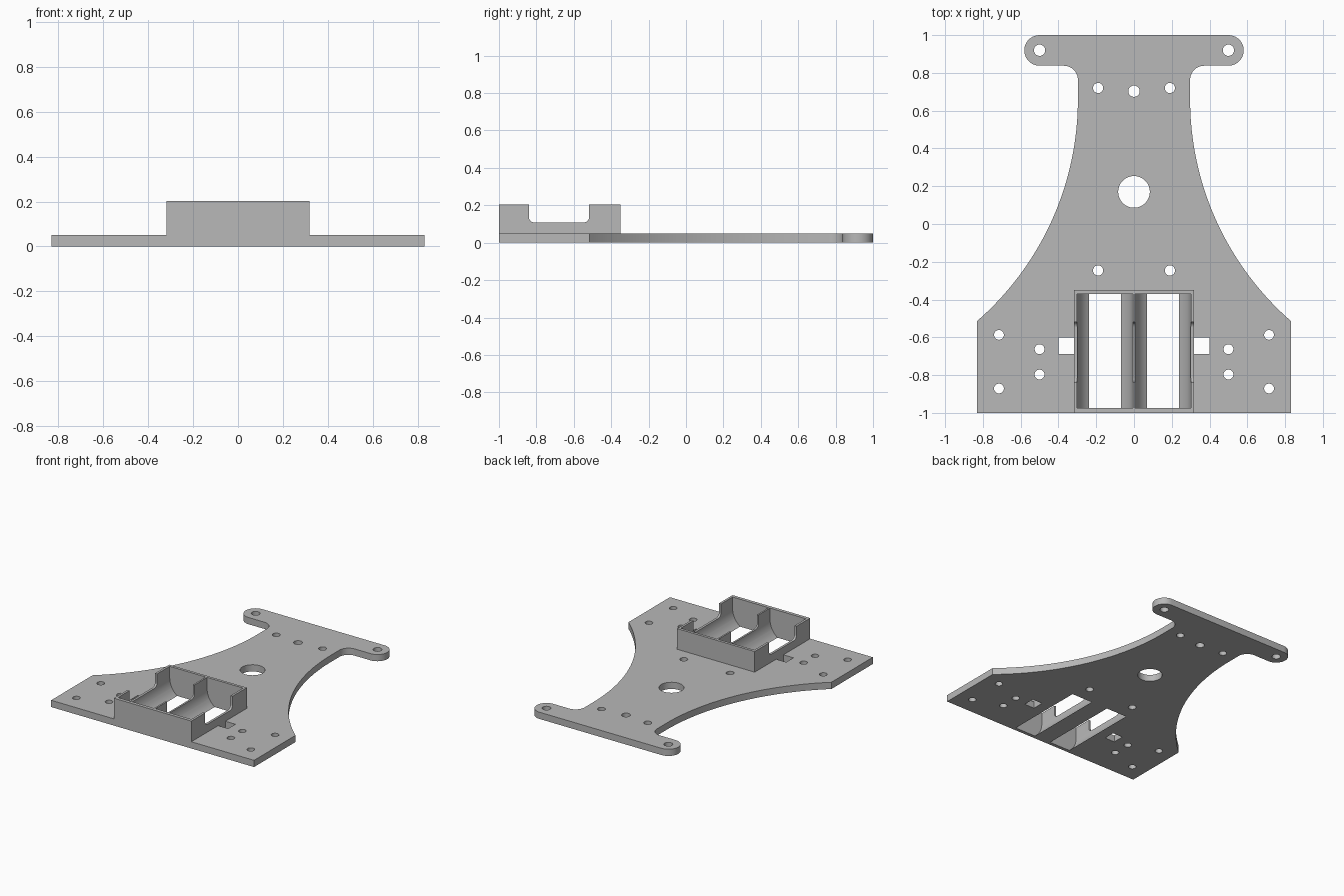
import bpy, bmesh
from math import sin, cos, pi, asin, radians
from mathutils import Vector

cube = bpy.data.objects.get("Cube")
if cube:
    bpy.data.objects.remove(cube, do_unlink=True)

grey = bpy.data.materials.new("grey plastic")
grey.use_nodes = True
colour = (0.48, 0.48, 0.48, 1)
grey.diffuse_color = colour
grey.node_tree.nodes["Principled BSDF"].inputs["Base Color"].default_value = colour


def prism(name, points, depth):
    """Polygon of 3D points, extruded by a vector."""
    bm = bmesh.new()
    face = bm.faces.new([bm.verts.new(p) for p in points])
    result = bmesh.ops.extrude_face_region(bm, geom=[face])
    top = [v for v in result["geom"] if isinstance(v, bmesh.types.BMVert)]
    bmesh.ops.translate(bm, verts=top, vec=Vector(depth))
    bmesh.ops.recalc_face_normals(bm, faces=bm.faces)
    mesh = bpy.data.meshes.new(name)
    bm.to_mesh(mesh)
    bm.free()
    mesh.materials.append(grey)
    obj = bpy.data.objects.new(name, mesh)
    bpy.context.collection.objects.link(obj)
    return obj


def arc(cx, cy, r, start, end, n=12):
    """Points on a circle, angles in degrees."""
    angles = [radians(start + (end - start) * i / n) for i in range(n + 1)]
    return [(cx + r * cos(a), cy + r * sin(a)) for a in angles]


def box(name, x0, x1, y0, y1, z0, z1):
    corners = [(x0, y0, z0), (x1, y0, z0), (x1, y1, z0), (x0, y1, z0)]
    return prism(name, corners, (0, 0, z1 - z0))


def cut(obj, cutters):
    """Subtract every cutter, then remove it."""
    bpy.context.view_layer.objects.active = obj
    for cutter in cutters:
        mod = obj.modifiers.new("cut", "BOOLEAN")
        mod.operation = "DIFFERENCE"
        mod.solver = "EXACT"
        mod.object = cutter
        bpy.ops.object.modifier_apply(modifier=mod.name)
        bpy.data.objects.remove(cutter, do_unlink=True)


def hole(x, y, r):
    ring = arc(x, y, r, 0, 360, 32)[:-1]
    return prism("hole_cutter", [(px, py, -0.1) for px, py in ring], (0, 0, 0.3))


def cell_slots():
    """U-shaped battery channels whose round bottoms break through the plate."""
    slots = []
    for side in (-1, 1):
        u = arc(side * 0.1535, 0.12, 0.1475, 180, 360, 32)
        u += [(u[-1][0], 0.3), (u[0][0], 0.3)]
        slots.append(prism("cell_cutter", [(x, -0.975, z) for x, z in u], (0, 0.605, 0)))
    return slots


T = 0.05           # plate thickness
NECK, FLARE = 0.297, 0.66
EDGE, SHOULDER = 0.832, -0.515

# Base plate outline: flared body, filleted neck, round-ended cross arm
dx, dy = EDGE - NECK, FLARE - SHOULDER
R = (dx * dx + dy * dy) / (2 * dx)
sweep = asin(dy / R) * 180 / pi
half = [(EDGE, -1)]
half += arc(NECK + R, FLARE, R, 180 + sweep, 180, 40)
half += arc(NECK + 0.075, 0.763, 0.075, 180, 90, 10)
half += arc(0.5, 0.919, 0.081, -90, 90, 20)
outline = half + [(-x, y) for x, y in reversed(half)]
plate = prism("base_plate", [(x, y, 0) for x, y in outline], (0, 0, T))

# Screw holes, centre hole and strap slots
cutters = [hole(0, 0.17, 0.084), hole(0, 0.703, 0.03)]
pairs = [(0.5, 0.92, 0.03), (0.19, 0.72, 0.027), (0.19, -0.246, 0.027),
         (0.715, -0.587, 0.026), (0.5, -0.663, 0.026),
         (0.5, -0.797, 0.026), (0.715, -0.871, 0.026)]
for x, y, r in pairs:
    cutters += [hole(-x, y, r), hole(x, y, r)]
for side in (-1, 1):
    a, b = sorted((side * 0.318, side * 0.4))
    cutters.append(box("strap_cutter", a, b, -0.687, -0.602, -0.1, 0.2))
cut(plate, cutters + cell_slots())

# Battery holder with a round-cornered notch across its side walls
holder = box("battery_holder", -0.318, 0.318, -1, -0.35, T, 0.203)
notch = [(-0.84, 0.3)] + arc(-0.81, 0.138, 0.03, 180, 270, 8)
notch += arc(-0.548, 0.138, 0.03, 270, 360, 8) + [(-0.518, 0.3)]
notch_cutter = prism("notch_cutter", [(-0.5, y, z) for y, z in notch], (1, 0, 0))
cut(holder, cell_slots() + [notch_cutter])

# Smooth curved walls, crisp edges
bpy.ops.object.select_all(action="DESELECT")
for obj in (plate, holder):
    obj.select_set(True)
bpy.context.view_layer.objects.active = plate
bpy.ops.object.shade_smooth_by_angle(angle=radians(30))
